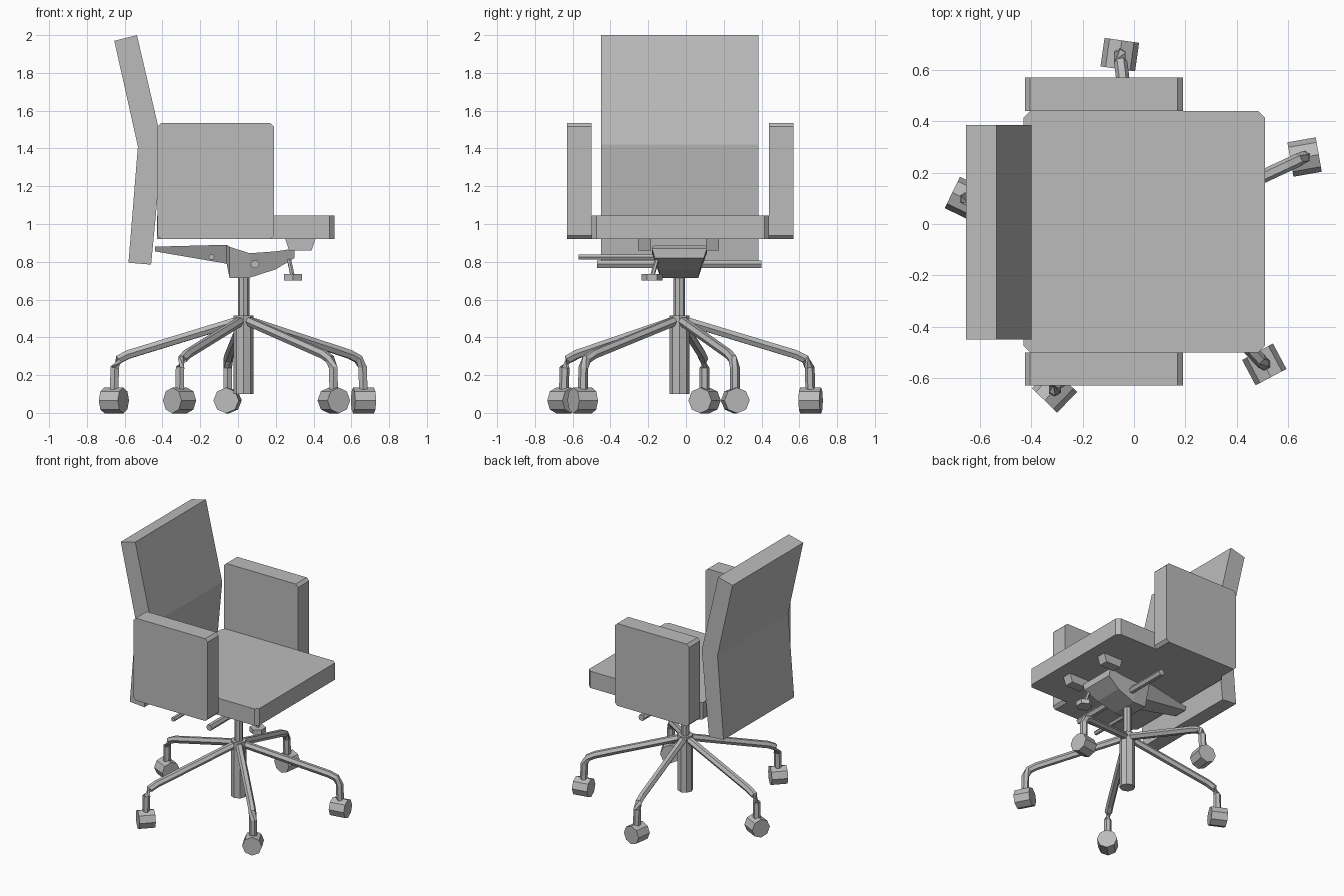
import bpy, bmesh, math
from mathutils import Vector

cube = bpy.data.objects.get("Cube")
if cube:
    bpy.data.objects.remove(cube)

grey = bpy.data.materials.new("plain_grey")
grey.use_nodes = True
colour = (0.5, 0.5, 0.5, 1)
grey.diffuse_color = colour
grey.node_tree.nodes["Principled BSDF"].inputs["Base Color"].default_value = colour

CX, CY = 0.03, -0.035  # swivel axis


def finish(name, bm):
    bmesh.ops.recalc_face_normals(bm, faces=bm.faces)
    mesh = bpy.data.meshes.new(name)
    bm.to_mesh(mesh)
    bm.free()
    mesh.materials.append(grey)
    obj = bpy.data.objects.new(name, mesh)
    bpy.context.collection.objects.link(obj)
    return obj


def loft(name, rings):
    """Skin a row of equal-sized rings and cap both ends."""
    bm = bmesh.new()
    rows = [[bm.verts.new(p) for p in ring] for ring in rings]
    n = len(rows[0])
    for a, b in zip(rows, rows[1:]):
        for i in range(n):
            j = (i + 1) % n
            bm.faces.new((a[i], a[j], b[j], b[i]))
    bm.faces.new(rows[0])
    bm.faces.new(rows[-1])
    return finish(name, bm)


def side_profile(name, points, y0, y1):
    return loft(name, [[(x, y, z) for x, z in points] for y in (y0, y1)])


def tube(name, path, radius, sides=6):
    """Faceted tube along a path."""
    path = [Vector(p) for p in path]
    rings = []
    for i, p in enumerate(path):
        d = (path[min(i + 1, len(path) - 1)] - path[max(i - 1, 0)]).normalized()
        up = Vector((0, 0, 1)) if abs(d.z) < 0.95 else Vector((1, 0, 0))
        u = d.cross(up).normalized()
        v = d.cross(u)
        turns = [math.tau * k / sides for k in range(sides)]
        rings.append([p + radius * (math.cos(t) * u + math.sin(t) * v) for t in turns])
    return loft(name, rings)


def block(name, low, high, axis, bevel):
    """Box whose edges parallel to one axis are chamfered."""
    bm = bmesh.new()
    bmesh.ops.create_cube(bm, size=1)
    for v in bm.verts:
        v.co = [a + (c + 0.5) * (b - a) for a, b, c in zip(low, high, v.co)]
    edges = [e for e in bm.edges
             if abs((e.verts[0].co - e.verts[1].co).normalized()[axis]) > 0.9]
    bmesh.ops.bevel(bm, geom=edges, offset=bevel, segments=1, affect='EDGES')
    return finish(name, bm)


# Upholstery
block("seat", (-0.43, -0.5, 0.92), (0.51, 0.44, 1.045), 2, 0.025)
for name, y in (("right_armrest", -0.63), ("left_armrest", 0.44)):
    block(name, (-0.425, y, 0.92), (0.19, y + 0.13, 1.535), 1, 0.02)
side_profile("backrest", [(-0.655, 1.97), (-0.535, 2.0), (-0.40, 1.42),
                          (-0.46, 0.785), (-0.58, 0.795), (-0.53, 1.41)], -0.45, 0.385)

# Column
tube("gas_lift", [(CX, CY, 0.5), (CX, CY, 0.8)], 0.03, 8)
tube("hub", [(CX, CY, 0.1), (CX, CY, 0.515)], 0.053, 8)

# Five bent legs with casters
for k in range(5):
    a = math.radians(25 + 72 * k)

    def at(r, z):
        return (CX + r * math.cos(a), CY + r * math.sin(a), z)

    tube(f"leg_{k + 1}", [at(0.02, 0.49), at(0.62, 0.31), at(0.67, 0.285),
                          at(0.695, 0.24), at(0.7, 0.08)], 0.026)
    b = a - math.radians(15)
    half = Vector((math.cos(b), math.sin(b), 0)) * 0.056
    mid = Vector(at(0.7, 0.066))
    tube(f"caster_{k + 1}", [mid - half, mid + half], 0.068, 8)

# Tilt mechanism: x, bottom, top, lower half width, upper half width
stations = [(-0.44, 0.855, 0.88, 0.05, 0.06), (-0.06, 0.79, 0.89, 0.08, 0.13),
            (-0.045, 0.715, 0.88, 0.1, 0.145), (0.06, 0.715, 0.845, 0.1, 0.145),
            (0.2, 0.76, 0.855, 0.11, 0.145), (0.3, 0.82, 0.87, 0.13, 0.145)]
loft("tilt_mechanism", [[(x, CY - lo, zb), (x, CY + lo, zb), (x, CY + hi, zt), (x, CY - hi, zt)]
                        for x, zb, zt, lo, hi in stations])
for name, y in (("right_bracket", -0.255), ("left_bracket", 0.105)):
    side_profile(name, [(0.25, 0.92), (0.27, 0.86), (0.39, 0.86), (0.41, 0.92)], y, y + 0.07)

# Levers and tension knob
tube("cross_rod", [(0.09, -0.47, 0.787), (0.09, 0.4, 0.787)], 0.024)
tube("tilt_lever", [(-0.14, -0.57, 0.825), (-0.14, -0.06, 0.825)], 0.016)
tube("knob_stem", [(0.29, -0.18, 0.72), (0.26, -0.14, 0.86)], 0.012)
tube("knob", [(0.29, -0.18, 0.7), (0.29, -0.18, 0.735)], 0.055)
